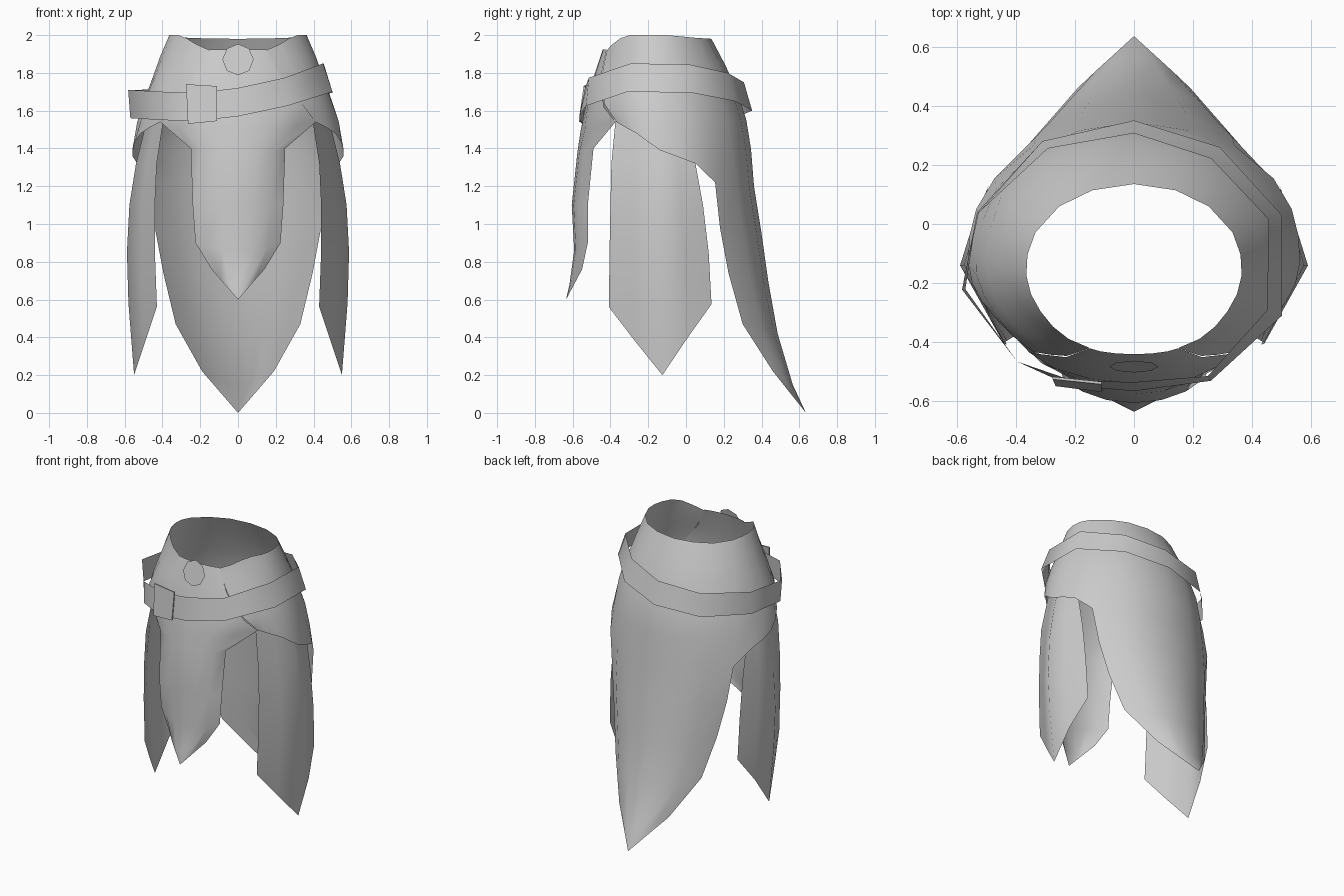
import bpy, bmesh, math
from mathutils import Vector

cube = bpy.data.objects.get("Cube")
if cube:
    bpy.data.objects.remove(cube, do_unlink=True)

mat = bpy.data.materials.new("plain grey")
mat.use_nodes = True
GREY = (0.6, 0.6, 0.6, 1)
mat.diffuse_color = GREY
mat.node_tree.nodes["Principled BSDF"].inputs["Base Color"].default_value = GREY


def lerp(a, b, t):
    return a + (b - a) * t


def interp(x, table):
    """Piecewise linear lookup in a table sorted by its first value."""
    if x <= table[0][0]:
        return table[0][1]
    for (x0, y0), (x1, y1) in zip(table, table[1:]):
        if x <= x1:
            return lerp(y0, y1, (x - x0) / (x1 - x0))
    return table[-1][1]


def finish(name, bm, angle=60):
    me = bpy.data.meshes.new(name)
    bm.to_mesh(me)
    bm.free()
    me.materials.append(mat)
    me.shade_smooth()
    me.set_sharp_from_angle(angle=math.radians(angle))
    ob = bpy.data.objects.new(name, me)
    bpy.context.collection.objects.link(ob)


def sheet(name, grids, closed=False, flip=False):
    """Skin one or more grids of points into a single welded sheet."""
    bm = bmesh.new()
    for rows in grids:
        vs = [[bm.verts.new(p) for p in r] for r in rows]
        n = len(rows[0])
        for a, b in zip(vs, vs[1:]):
            for i in range(n if closed else n - 1):
                k = (i + 1) % n
                f = (a[i], a[k], b[k], b[i])
                bm.faces.new(f[::-1] if flip else f)
    bmesh.ops.remove_doubles(bm, verts=bm.verts, dist=1e-4)
    finish(name, bm)


def both_sides(row):
    """Extend a row that starts on the centre line to the -x side."""
    return [(-x, y, z) for x, y, z in row[:0:-1]] + row


def arc_row(cz, cy, ex, ey, ez, phi):
    """Bowed row from the centre line (0, cy, cz) out to the edge point."""
    row = []
    for t in (0, 1 / 3, 2 / 3, 1):
        bow = (1 - math.cos(t * phi)) / (1 - math.cos(phi))
        row.append((ex * math.sin(t * phi) / math.sin(phi), lerp(cy, ey, bow), lerp(cz, ez, bow)))
    return row


# Hip wrap: elliptical sections, open at the front
HALF_W = [(1.2, .59), (1.32, .582), (1.39, .56), (1.54, .535), (1.62, .51), (1.78, .45), (1.95, .39), (2, .365)]
BACK_Y = [(1.2, .36), (1.45, .34), (1.62, .305), (1.8, .23), (1.98, .135)]
FRONT_Y = [(1.54, -.49), (1.62, -.535), (1.78, -.495), (1.92, -.44)]
EDGE_X = [(1.54, .41), (1.62, .35), (1.78, .23), (1.92, .15)]
TOP_Z = [(0, 1.98), (.3, 1.985), (.5, 2), (.8, 2), (1, 1.92)]
LOW_Z = [(0, 1.2), (.41, 1.22), (.51, 1.32), (.68, 1.39), (.84, 1.48), (1, 1.54)]
COLS = (0, .14, .27, .41, .51, .6, .68, .76, .84, .92, 1)
CY = -.15
hip = []
for t in (0, .18, .36, .55, .75, 1):
    zf = lerp(1.92, 1.54, t)
    end = math.pi - math.asin(interp(zf, EDGE_X) / interp(zf, HALF_W))
    row = []
    for u in COLS:
        z = lerp(interp(u, TOP_Z), interp(u, LOW_Z), t)
        th = u * end
        reach = interp(z, BACK_Y) - CY if th < math.pi / 2 else CY - interp(z, FRONT_Y)
        row.append((interp(z, HALF_W) * math.sin(th), CY + reach * math.cos(th), z))
    hip.append(row)

# Long pointed tail continuing the hip wrap at the back
TAIL = ((.95, .40, .44, .18, .98, 1.1), (.70, .435, .395, .225, .74, 1),
        (.42, .485, .33, .30, .47, .8), (.15, .565, .19, .46, .22, .4))
tail = [hip[-1][:4]] + [arc_row(*r) for r in TAIL] + [[(0, .635, 0)] * 4]
sheet("hip_wrap_and_back_tail", [[both_sides(r) for r in g] for g in (hip, tail)])

# Front tabard: shield shape narrowing to a hanging point
TABARD = ((1.925, -.44, .15, -.42, 1.925, 1.1), (1.77, -.492, .23, -.45, 1.78, 1.1),
          (1.6, -.537, .352, -.436, 1.62, 1.15), (1.5, -.557, .412, -.373, 1.54, 1.15),
          (1.38, -.575, .25, -.49, 1.40, 1.1), (1.1, -.605, .24, -.52, 1.1, 1),
          (.86, -.592, .225, -.52, .9, .8), (.68, -.617, .14, -.55, .76, .4))
front = [arc_row(*r) for r in TABARD] + [[(0, -.635, .6)] * 4]
sheet("front_tabard", [[both_sides(r) for r in front]], flip=True)

# Side flaps: (z, front edge, middle, back edge) with pointed lower end
FLAP = ((1.58, (.39, -.37), (.475, -.15), (.44, .02)),
        (1.32, (.43, -.395), (.54, -.14), (.495, .05)),
        (1.10, (.44, -.40), (.575, -.14), (.495, .09)),
        (.85, (.44, -.405), (.588, -.14), (.495, .12)),
        (.58, (.43, -.408), (.58, -.135), (.49, .135)))


def flap_row(z, a, m, b):
    a, m, b = Vector(a), Vector(m), Vector(b)
    pts = (a, a.lerp(m, .5), m, m.lerp(b, .5) + Vector((.006, 0)), b)
    return [(p.x, p.y, z) for p in pts]


flap = [flap_row(*r) for r in FLAP]
flap.append([(.43, -.408, .56), (.49, -.27, .38), (.55, -.125, .2), (.535, .01, .4), (.49, .135, .575)])
for side, label in ((1, "left"), (-1, "right")):
    sheet(label + "_side_flap", [[[(x * side, y, z) for x, y, z in r] for r in flap]], flip=side > 0)

# Slanted belt: (x, y, lower z, inward lean of the upper edge)
BELT = ((0, -.565, 1.57, .07), (.26, -.53, 1.625, .04), (.5, -.31, 1.70, .1),
        (.5, .03, 1.695, .09), (.29, .26, 1.65, .1), (0, .35, 1.6, .09),
        (-.31, .28, 1.57, .06), (-.53, .04, 1.56, .01), (-.57, -.22, 1.56, -.02),
        (-.395, -.465, 1.55, .0), (-.22, -.545, 1.545, .04))
low = [(x, y, z) for x, y, z, k in BELT]
high = [(x * (1 - k), lerp(y, -.13, k), z + .15) for x, y, z, k in BELT]
sheet("belt", [[high, low]], closed=True, flip=True)

# Thin keeper plate leaning with the belt
plate = [(-.275, -.525, 1.74), (-.11, -.542, 1.73), (-.11, -.568, 1.545), (-.265, -.548, 1.53)]
bm = bmesh.new()
outer = [bm.verts.new(p) for p in plate]
inner = [bm.verts.new((x, y + .009, z)) for x, y, z in plate]
bm.faces.new(outer[::-1])
bm.faces.new(inner)
for i in range(4):
    bm.faces.new((outer[i], outer[i - 1], inner[i - 1], inner[i]))
bmesh.ops.recalc_face_normals(bm, faces=bm.faces)
finish("belt_keeper", bm, 30)

# Eight-sided medallion leaning with the tabard
bm = bmesh.new()
ring = []
for i in range(8):
    a = math.tau * i / 8
    s = .083 * math.sin(a)
    ring.append(bm.verts.new((.083 * math.cos(a), -.482 + .24 * s, 1.87 + s)))
bm.faces.new(ring)
finish("medallion", bm)
